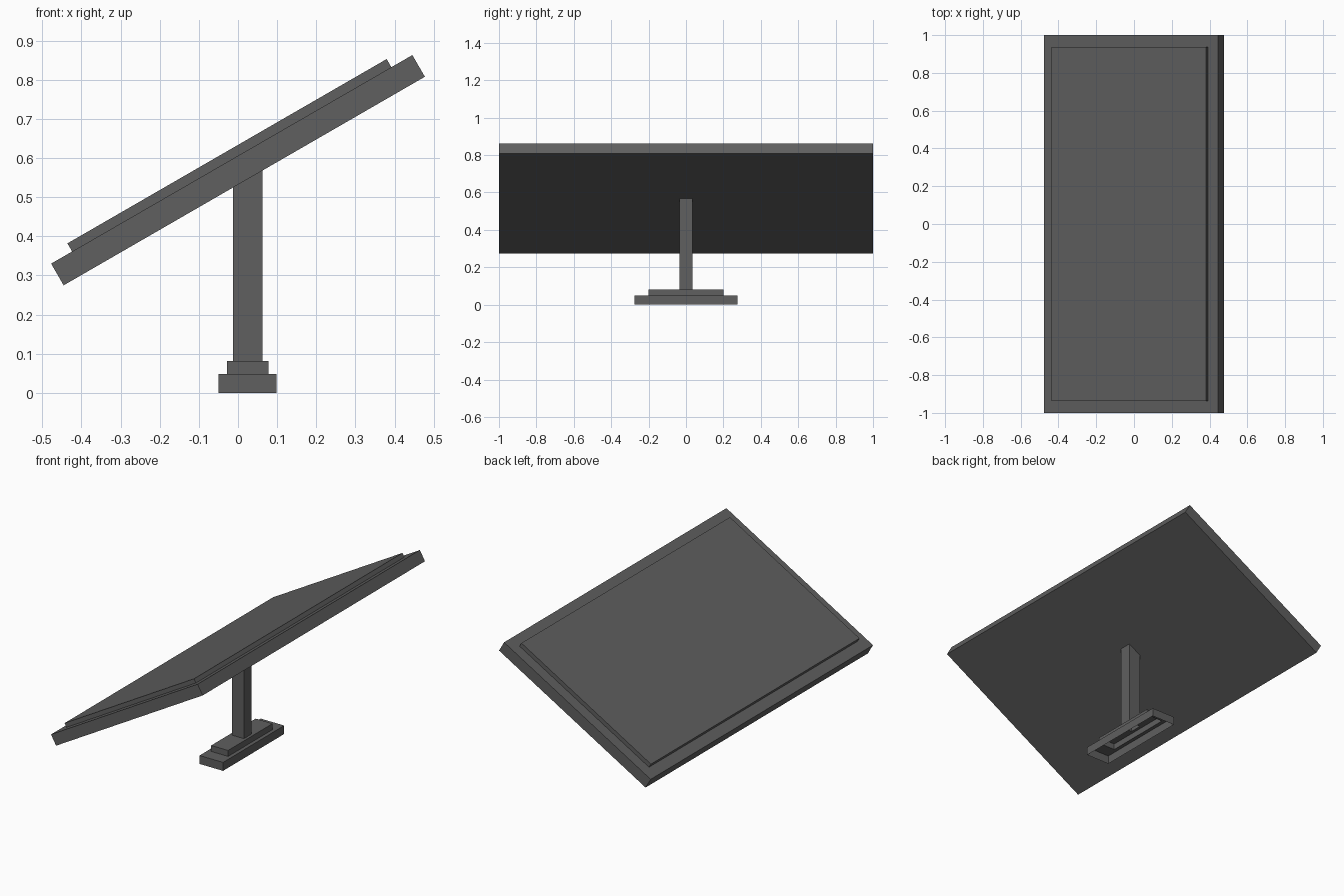
import bpy
import bmesh
import math
from mathutils import Matrix

cube = bpy.data.objects.get("Cube")
if cube:
    bpy.data.objects.remove(cube, do_unlink=True)

grey = bpy.data.materials.new("dark grey")
grey.use_nodes = True
colour = (0.115, 0.115, 0.115, 1)
grey.diffuse_color = colour
grey.node_tree.nodes["Principled BSDF"].inputs["Base Color"].default_value = colour

CORNERS = ((-1, -1), (1, -1), (1, 1), (-1, 1))


def stepped_block(name, rings, bottom, matrix, shear=0):
    """Stack rectangles (half x, half y, z) into a stepped block; shear slants the top."""
    bm = bmesh.new()
    loops = [[bm.verts.new((sx * hx, sy * hy, z)) for sx, sy in CORNERS]
             for hx, hy, z in rings]
    for low, high in zip(loops, loops[1:]):
        for i in range(4):
            j = (i + 1) % 4
            bm.faces.new((low[i], low[j], high[j], high[i]))
    bm.faces.new(loops[-1])
    if bottom:
        bm.faces.new(loops[0][::-1])
    for v in loops[-1]:
        v.co.z += v.co.x * shear
    bm.transform(matrix)
    mesh = bpy.data.meshes.new(name)
    bm.to_mesh(mesh)
    bm.free()
    mesh.materials.append(grey)
    obj = bpy.data.objects.new(name, mesh)
    bpy.context.collection.objects.link(obj)
    return obj


tilt = math.radians(30)

# Tilted panel with its raised, inset top plate
stepped_block("tilted_panel",
              [(0.533, 1, -0.032), (0.533, 1, 0.032),
               (0.471, 0.938, 0.032), (0.471, 0.938, 0.056)],
              True,
              Matrix.Translation((0, 0, 0.569)) @ Matrix.Rotation(-tilt, 4, "Y"))

# Hollow stepped foot and post, open underneath, cut to the slope of the panel
stepped_block("foot_and_post",
              [(0.074, 0.275, 0), (0.074, 0.275, 0.048),
               (0.053, 0.2, 0.048), (0.053, 0.2, 0.082),
               (0.0375, 0.035, 0.082), (0.0375, 0.035, 0.552)],
              False, Matrix.Translation((0.0245, 0, 0)), math.tan(tilt))
